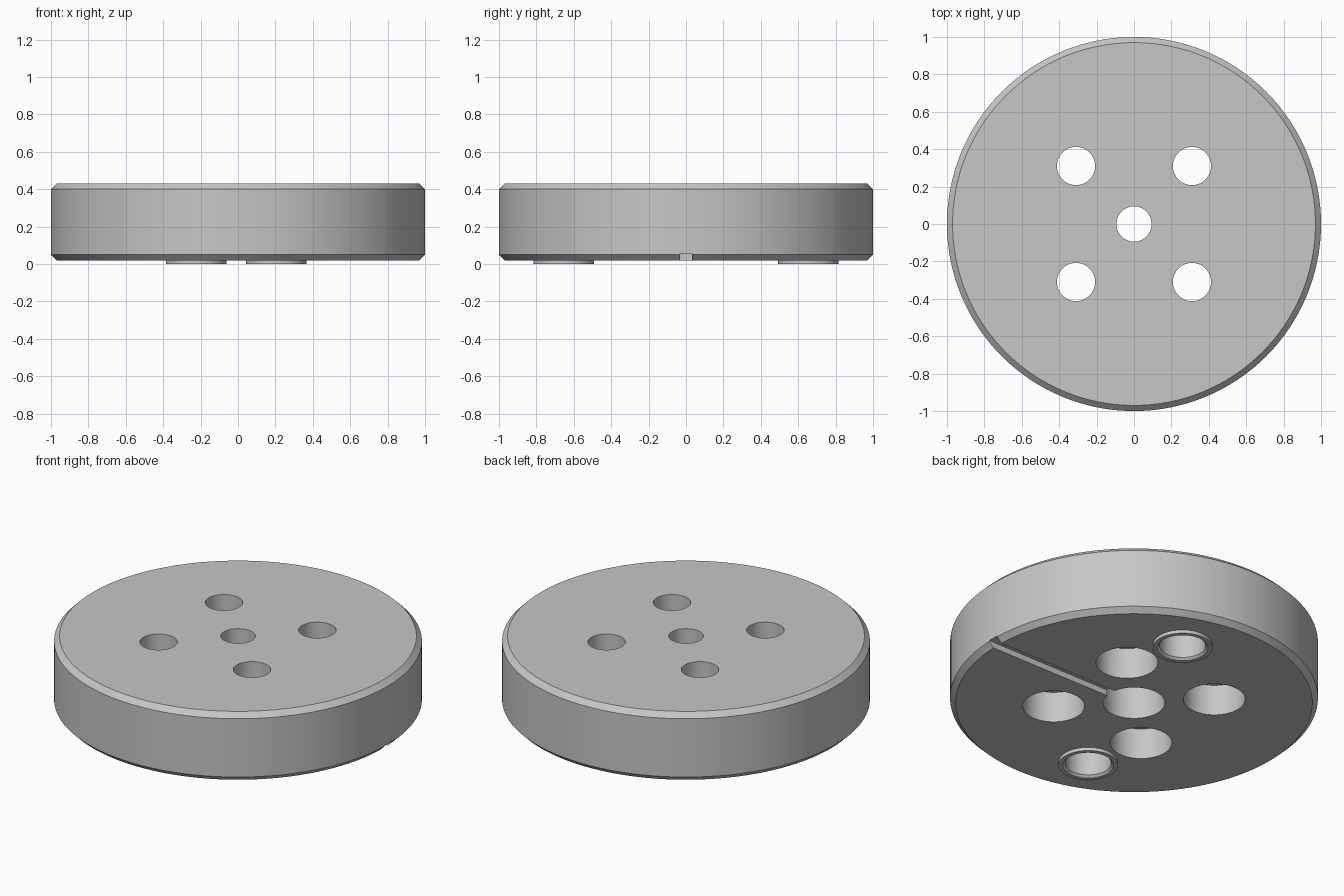
import bpy, bmesh, math
from mathutils import Matrix, Vector

if "Cube" in bpy.data.objects:
    bpy.data.objects.remove(bpy.data.objects["Cube"], do_unlink=True)

R, BOTTOM, TOP, BEVEL = 1.0, 0.02, 0.43, 0.03
BORE_R = 0.125          # inside radius of the raised bushings

metal = bpy.data.materials.new("light grey metal")
metal.use_nodes = True
grey = (0.57, 0.57, 0.57, 1)
metal.diffuse_color = grey
metal.node_tree.nodes["Principled BSDF"].inputs["Base Color"].default_value = grey


def add_object(name, bm):
    bmesh.ops.recalc_face_normals(bm, faces=bm.faces)
    mesh = bpy.data.meshes.new(name)
    bm.to_mesh(mesh)
    bm.free()
    mesh.materials.append(metal)
    obj = bpy.data.objects.new(name, mesh)
    bpy.context.collection.objects.link(obj)
    return obj


def lathe(name, profile, at=(0, 0), steps=64, closed=False):
    """Spin a (radius, z) profile around a vertical axis."""
    bm = bmesh.new()
    verts = [bm.verts.new((r, 0, z)) for r, z in profile]
    pairs = list(zip(verts, verts[1:]))
    if closed:
        pairs.append((verts[-1], verts[0]))
    edges = [bm.edges.new(p) for p in pairs]
    bmesh.ops.spin(bm, geom=verts + edges, cent=(0, 0, 0), axis=(0, 0, 1),
                   angle=math.tau, steps=steps, use_duplicate=False)
    bmesh.ops.remove_doubles(bm, verts=bm.verts, dist=1e-5)
    bmesh.ops.translate(bm, verts=bm.verts, vec=(at[0], at[1], 0))
    return add_object(name, bm)


def stepped_hole(name, at, wide, narrow, step_z):
    """Cutter for a through hole with a wide counterbore underneath."""
    return lathe(name, [(0, -0.1), (wide, -0.1), (wide, step_z),
                        (narrow, step_z), (narrow, 0.6), (0, 0.6)], at)


# Chamfered disc
disc = lathe("disc_body", [(0, BOTTOM), (R - BEVEL, BOTTOM), (R, BOTTOM + BEVEL),
                           (R, TOP - BEVEL), (R - BEVEL, TOP), (0, TOP)], steps=128)

# Centre hole and four bolt holes
cutters = [stepped_hole("centre_hole_cutter", (0, 0), 0.168, 0.094, 0.25)]
for sx in (-1, 1):
    for sy in (-1, 1):
        cutters.append(stepped_hole("bolt_hole_cutter", (sx * 0.31, sy * 0.31),
                                    0.168, 0.102, 0.205))

# Raised bushings around blind holes underneath
rings = []
for name, at in (("back_bushing", (0.204, 0.654)), ("front_bushing", (-0.224, -0.654))):
    cutters.append(lathe(name + "_cutter", [(0, -0.1), (BORE_R, -0.1),
                                            (BORE_R, 0.27), (0, 0.27)], at))
    rings.append(lathe(name, [(0.162, 0), (0.162, 0.022), (BORE_R, 0.022),
                              (BORE_R, 0.013), (0.138, 0)], at, closed=True))

# Radial groove from the centre hole to the rim
bm = bmesh.new()
bmesh.ops.create_cube(bm, size=1, matrix=Matrix.Translation(Vector((0.6, 0, 0)))
                      @ Matrix.Diagonal((1.1, 0.066, 0.11, 1)))
cutters.append(add_object("groove_cutter", bm))

# Apply the cuts
for cutter in cutters:
    mod = disc.modifiers.new("cut", "BOOLEAN")
    mod.operation = "DIFFERENCE"
    mod.solver = "EXACT"
    mod.object = cutter
bpy.context.view_layer.update()
depsgraph = bpy.context.evaluated_depsgraph_get()
cut_mesh = bpy.data.meshes.new_from_object(disc.evaluated_get(depsgraph))
disc.modifiers.clear()
disc.data = cut_mesh
for cutter in cutters:
    bpy.data.objects.remove(cutter, do_unlink=True)

# Smooth the round walls, keep the rims sharp
bpy.ops.object.select_all(action="DESELECT")
for obj in [disc] + rings:
    obj.select_set(True)
bpy.context.view_layer.objects.active = disc
bpy.ops.object.shade_smooth_by_angle(angle=math.radians(25))
